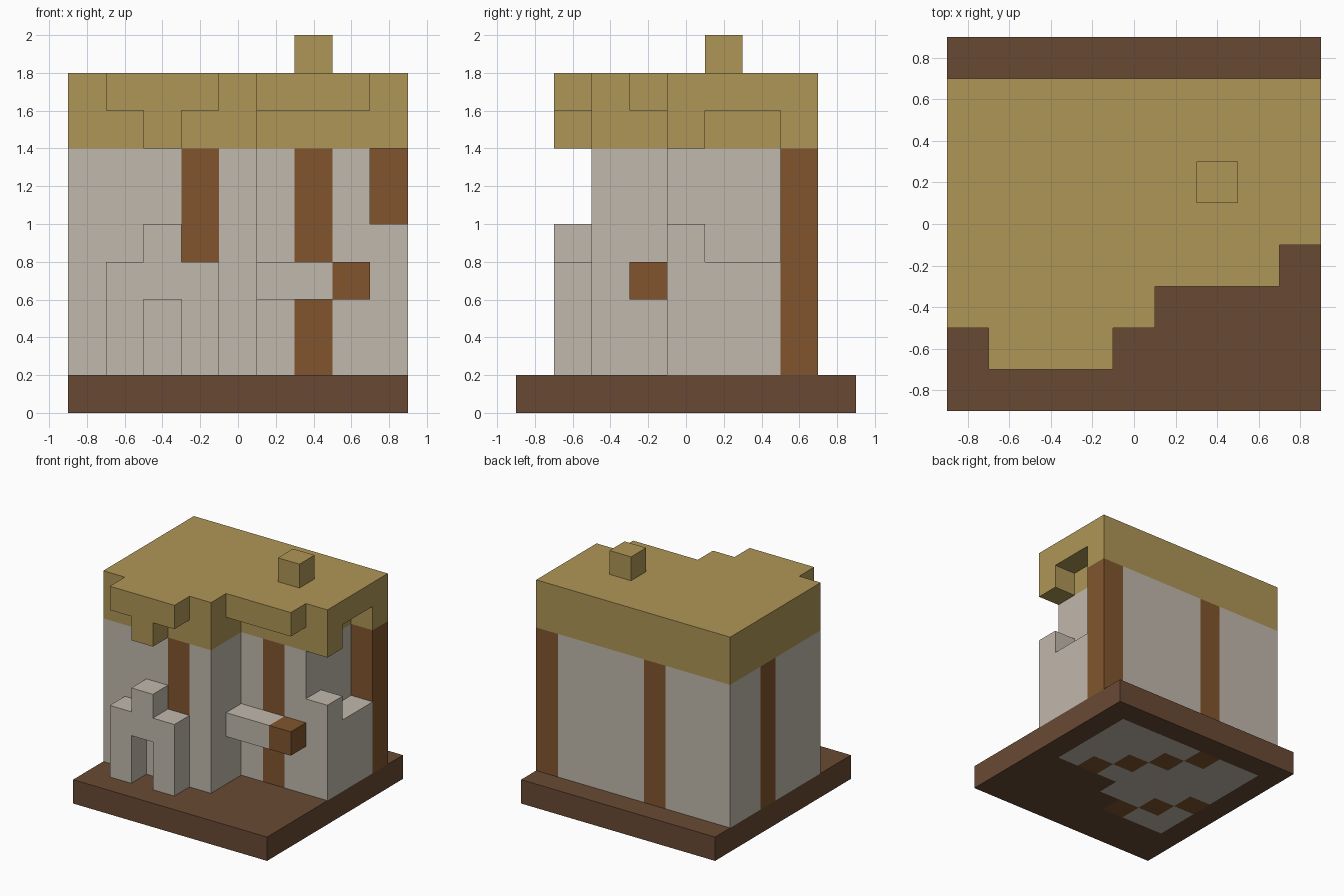
import bpy, bmesh
from itertools import product

if "Cube" in bpy.data.objects:
    bpy.data.objects.remove(bpy.data.objects["Cube"], do_unlink=True)

U = 0.2            # block size
ORIGIN = (-0.9, -0.9, 0.0)


def linear(c):
    c /= 255
    return c / 12.92 if c <= 0.04045 else ((c + 0.055) / 1.055) ** 2.4


def material(name, r, g, b):
    m = bpy.data.materials.new(name)
    m.use_nodes = True
    col = (linear(r), linear(g), linear(b), 1)
    m.diffuse_color = col
    bsdf = m.node_tree.nodes["Principled BSDF"]
    bsdf.inputs["Base Color"].default_value = col
    bsdf.inputs["Roughness"].default_value = 0.9
    return m


soil = material("soil brown", 105, 74, 52)
plaster = material("plaster grey", 193, 184, 172)
wood = material("timber brown", 129, 85, 46)
thatch = material("thatch tan", 175, 150, 86)


def box(x, y, z):
    """Blocks in an inclusive range on each axis."""
    return set(product(*(range(a, b + 1) for a, b in (x, y, z))))


# House plan: side strip, main room, stepped front
def storey(z):
    return (box((0, 3), (2, 7), z) | box((4, 4), (2, 7), z)
            | box((5, 7), (4, 7), z))


# Walls, with the right-hand corner broken away
body = storey((1, 6))
body |= box((8, 8), (4, 4), (1, 4)) | box((8, 8), (5, 6), (1, 3))
body |= box((8, 8), (7, 7), (1, 6))
# Arched porch and front beam
body |= box((1, 3), (1, 1), (1, 3)) | box((2, 2), (1, 1), (4, 4))
body -= box((2, 2), (1, 1), (1, 2))
body |= box((5, 7), (3, 3), (3, 3))
# Floor set into the base
body |= (box((1, 3), (2, 7), (0, 0)) | box((4, 4), (3, 7), (0, 0))
         | box((5, 7), (4, 7), (0, 0)))

# Timber posts repeat along diagonals of the plan
timber = {c for c in body if (c[0] + c[1]) % 5 == 0}
walls = body - timber
base = box((0, 8), (0, 8), (0, 0)) - body

# Two-layer roof with overhanging eaves
roof = storey((7, 8)) | box((8, 8), (4, 7), (8, 8))
roof |= box((8, 8), (4, 4), (7, 7)) | box((8, 8), (7, 7), (7, 7))
roof |= box((1, 3), (1, 1), (8, 8)) | box((2, 2), (1, 1), (7, 7))
roof |= box((5, 7), (3, 3), (8, 8))
chimney = box((6, 6), (5, 5), (9, 9))

SOLID = base | walls | timber | roof | chimney


def build(name, cells, mat):
    """Skin the outer sides of a set of blocks and merge flat areas."""
    bm = bmesh.new()
    for c in sorted(cells):
        for axis, side in product(range(3), (0, 1)):
            n = list(c)
            n[axis] += 2 * side - 1
            if tuple(n) in SOLID:
                continue
            u, v = (axis + 1) % 3, (axis + 2) % 3
            corners = [(0, 0), (1, 0), (1, 1), (0, 1)]
            verts = []
            for a, b in corners if side else corners[::-1]:
                p = list(c)
                p[axis] += side
                p[u] += a
                p[v] += b
                verts.append(bm.verts.new([o + U * q for o, q in zip(ORIGIN, p)]))
            bm.faces.new(verts)
    bmesh.ops.remove_doubles(bm, verts=bm.verts, dist=0.001)
    bmesh.ops.dissolve_limit(bm, angle_limit=0.01, verts=bm.verts, edges=bm.edges)
    me = bpy.data.meshes.new(name)
    bm.to_mesh(me)
    bm.free()
    me.materials.append(mat)
    bpy.context.collection.objects.link(bpy.data.objects.new(name, me))


build("base", base, soil)
build("walls", walls, plaster)
build("timber_posts", timber, wood)
build("roof", roof, thatch)
build("chimney", chimney, thatch)
